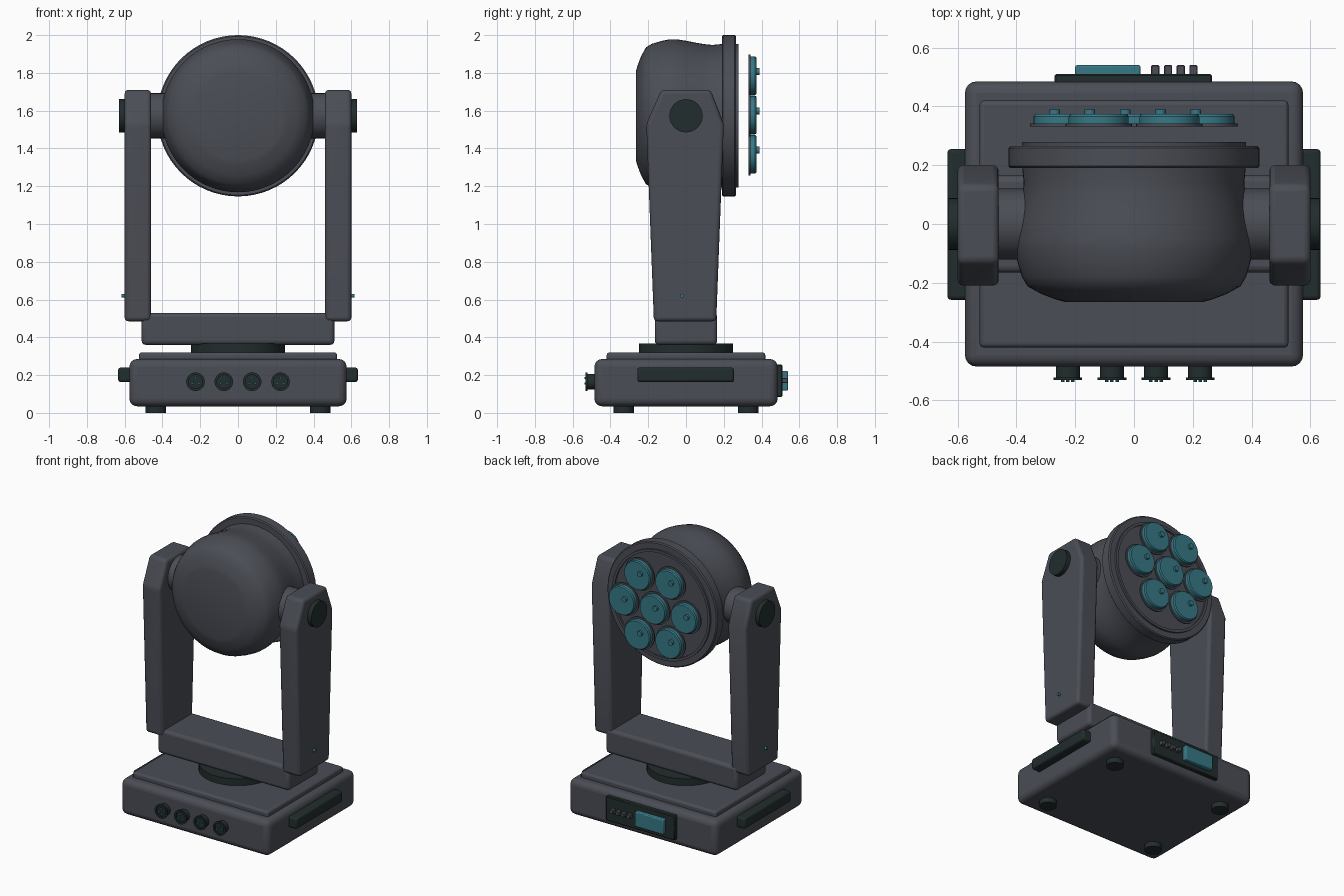
import bpy, bmesh, math
from mathutils import Matrix, Vector

if "Cube" in bpy.data.objects:
    bpy.data.objects.remove(bpy.data.objects["Cube"])


def material(name, rgb):
    m = bpy.data.materials.new(name)
    m.diffuse_color = (*rgb, 1)
    m.use_nodes = True
    m.node_tree.nodes["Principled BSDF"].inputs["Base Color"].default_value = m.diffuse_color
    return m


GREY = material("slate_grey", (0.070, 0.075, 0.092))
DARK = material("dark_green_black", (0.016, 0.026, 0.026))
TEAL = material("teal", (0.038, 0.19, 0.24))
AXES = {"x": Matrix.Rotation(math.pi / 2, 4, "Y"),
        "y": Matrix.Rotation(-math.pi / 2, 4, "X"),
        "z": Matrix.Identity(4)}


def finish(name, bm, mat, bevel=0, segments=3):
    bmesh.ops.recalc_face_normals(bm, faces=bm.faces)
    me = bpy.data.meshes.new(name)
    bm.to_mesh(me)
    bm.free()
    me.materials.append(mat)
    ob = bpy.data.objects.new(name, me)
    bpy.context.collection.objects.link(ob)
    if bevel:
        mod = ob.modifiers.new("Bevel", "BEVEL")
        mod.width, mod.segments = bevel, segments
        mod.limit_method, mod.angle_limit = "ANGLE", math.radians(25)
    bpy.ops.object.select_all(action="DESELECT")
    ob.select_set(True)
    bpy.context.view_layer.objects.active = ob
    bpy.ops.object.shade_smooth_by_angle(angle=math.radians(35))
    return ob


def box(name, lo, hi, mat, bevel=0, segments=3):
    bm = bmesh.new()
    lo, hi = Vector(lo), Vector(hi)
    bmesh.ops.create_cube(bm, size=1, matrix=Matrix.Translation((lo + hi) / 2)
                          @ Matrix.Diagonal((*(hi - lo), 1)))
    return finish(name, bm, mat, bevel, segments)


def lathe(name, centre, axis, profile, mat, steps=32):
    """Spin (radius, distance along axis) points around the given axis."""
    bm = bmesh.new()
    verts = [bm.verts.new((r, 0, h)) for r, h in profile]
    edges = [bm.edges.new(p) for p in zip(verts, verts[1:])]
    bmesh.ops.spin(bm, geom=verts + edges, cent=(0, 0, 0), axis=(0, 0, 1),
                   angle=2 * math.pi, steps=steps)
    bmesh.ops.remove_doubles(bm, verts=bm.verts, dist=1e-5)
    bmesh.ops.transform(bm, matrix=Matrix.Translation(centre) @ AXES[axis], verts=bm.verts)
    return finish(name, bm, mat)


def disc(name, centre, axis, radius, a, b, mat, steps=32):
    return lathe(name, centre, axis, [(0, a), (radius, a), (radius, b), (0, b)], mat, steps)


# Base housing, top plate, turntable and feet
box("base_housing", (-0.575, -0.485, 0.035), (0.575, 0.485, 0.285), GREY, 0.04, 4)
box("base_top_plate", (-0.525, -0.42, 0.26), (0.525, 0.42, 0.32), GREY, 0.015)
disc("turntable", (0, 0, 0), "z", 0.25, 0.31, 0.368, DARK, 48)
for x in (-0.435, 0.435):
    for y in (-0.33, 0.33):
        disc("foot", (x, y, 0), "z", 0.055, 0, 0.045, DARK, 24)

# Front sockets with contact pins
for x in (-0.225, -0.075, 0.075, 0.225):
    lathe("socket", (x, 0, 0.165), "y",
          [(0, -0.47), (0.041, -0.47), (0.041, -0.522), (0.049, -0.522),
           (0.049, -0.531), (0.036, -0.531), (0.036, -0.522), (0, -0.522)], DARK)
    for k in range(3):
        a = math.radians(90 + 120 * k)
        disc("socket_pin", (x + 0.02 * math.cos(a), 0, 0.165 + 0.02 * math.sin(a)),
             "y", 0.006, -0.538, -0.515, TEAL, 10)

# Rear control panel
box("control_panel", (-0.27, 0.47, 0.085), (0.265, 0.51, 0.255), DARK, 0.005, 1)
box("display", (-0.2, 0.5, 0.118), (0.022, 0.54, 0.222), TEAL, 0.006, 2)
for x in (0.072, 0.116, 0.159, 0.202):
    box("button", (x - 0.014, 0.5, 0.157), (x + 0.014, 0.54, 0.185), GREY, 0.003, 1)

# Yoke crossbar
box("yoke_bar", (-0.51, -0.165, 0.36), (0.51, 0.165, 0.53), GREY, 0.022)

# Parts on both sides: arm, pivot, hub, status dot, carrying handle
HEAD_Z = 1.573
ARM = [(-0.17, 0.485), (0.16, 0.485), (0.2, 1.53), (0.13, 1.71), (-0.13, 1.71), (-0.21, 1.53)]
for s in (-1, 1):
    bm = bmesh.new()
    face = bm.faces.new([bm.verts.new((s * 0.46, y, z)) for y, z in ARM])
    ext = bmesh.ops.extrude_face_region(bm, geom=[face])["geom"]
    bmesh.ops.translate(bm, vec=(s * 0.14, 0, 0),
                        verts=[v for v in ext if isinstance(v, bmesh.types.BMVert)])
    finish("yoke_arm", bm, GREY, 0.02)
    disc("pivot_cap", (0, 0, HEAD_Z), "x", 0.088, s * 0.59, s * 0.63, DARK, 32)
    disc("tilt_hub", (0, 0, HEAD_Z), "x", 0.12, s * 0.3, s * 0.47, GREY, 32)
    disc("status_dot", (0, -0.02, 0.62), "x", 0.01, s * 0.59, s * 0.616, TEAL, 12)
    x0, x1 = sorted((s * 0.56, s * 0.635))
    box("side_handle", (x0, -0.258, 0.163), (x1, 0.255, 0.24), DARK, 0.014)

# Head shell, rounded rear bowl
lathe("head_shell", (0, 0, HEAD_Z), "y",
      [(0, -0.265), (0.235, -0.265), (0.262, -0.258), (0.315, -0.238), (0.362, -0.212),
       (0.381, -0.18), (0.396, -0.13), (0.405, -0.085), (0.405, -0.05), (0.397, 0),
       (0.387, 0.05), (0.379, 0.1), (0.375, 0.14), (0.381, 0.2), (0, 0.2)], GREY, 64)

# Front rim with a stepped inner lip and lens plate
lathe("head_rim", (0, 0, HEAD_Z), "y",
      [(0, 0.19), (0.42, 0.19), (0.427, 0.197), (0.427, 0.258), (0.42, 0.265),
       (0.38, 0.265), (0.38, 0.278), (0.362, 0.278), (0.362, 0.266), (0, 0.266)], GREY, 64)

# Seven lenses: one in the middle, six around
spots = [(0, 0)] + [(0.24 * math.cos(k * math.pi / 3), 0.24 * math.sin(k * math.pi / 3))
                    for k in range(6)]
for dx, dz in spots:
    z = HEAD_Z + 0.004 + dz
    disc("lens_ring", (dx, 0, z), "y", 0.113, 0.332, 0.342, GREY, 32)
    lathe("lens", (dx, 0, z), "y",
          [(0, 0.34), (0.102, 0.34), (0.102, 0.366), (0.096, 0.374), (0, 0.374)], TEAL)
    disc("lens_nub", (dx - 0.03, 0, z + 0.022), "y", 0.018, 0.37, 0.39, TEAL, 16)
